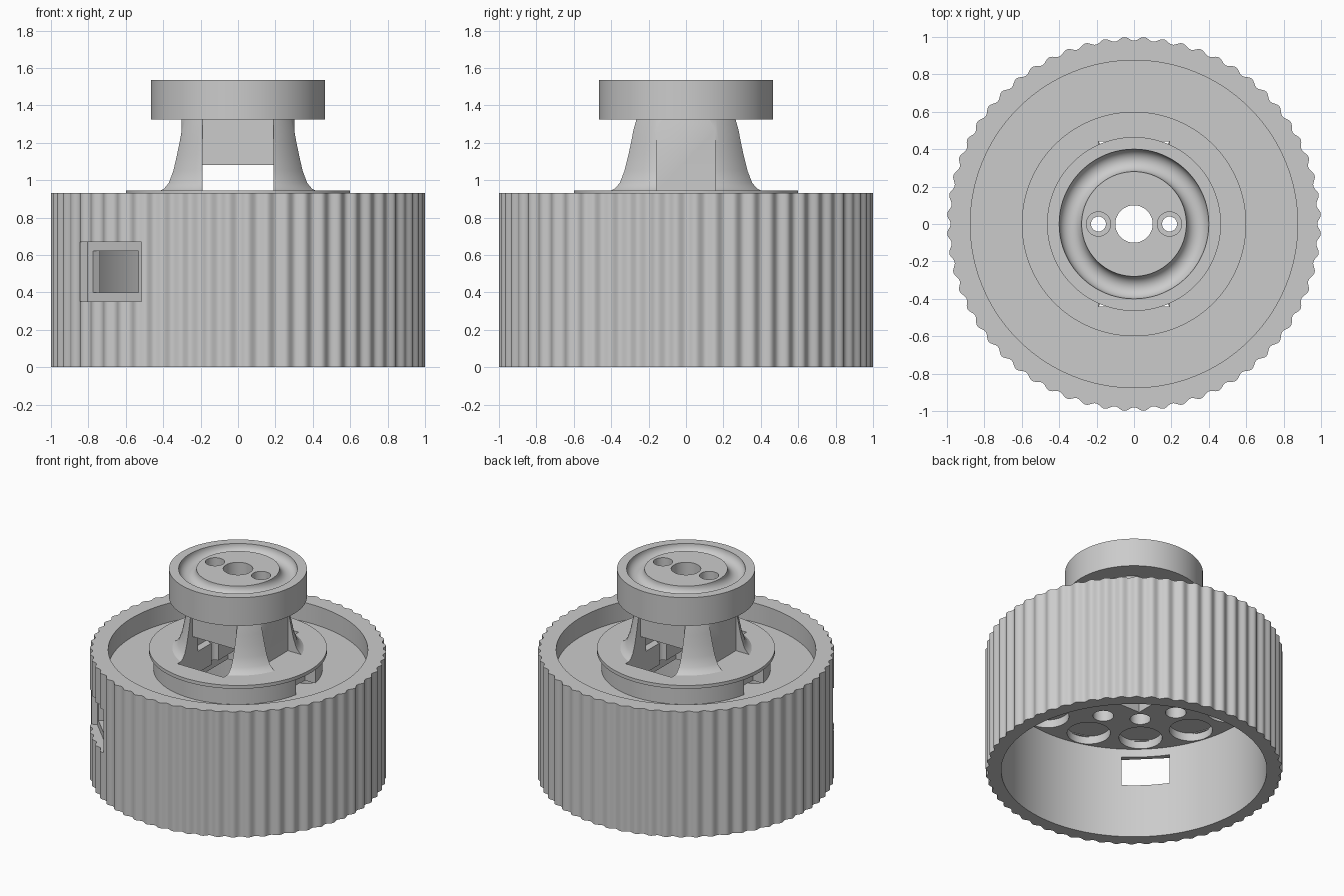
import bpy, bmesh, math
from mathutils import Matrix

cube = bpy.data.objects.get("Cube")
if cube:
    bpy.data.objects.remove(cube, do_unlink=True)

grey = bpy.data.materials.new("plain grey")
grey.use_nodes = True
colour = (0.6, 0.6, 0.6, 1)
grey.diffuse_color = colour
grey.node_tree.nodes["Principled BSDF"].inputs["Base Color"].default_value = colour


def make_object(name, bm):
    bmesh.ops.recalc_face_normals(bm, faces=bm.faces)
    mesh = bpy.data.meshes.new(name)
    bm.to_mesh(mesh)
    bm.free()
    mesh.materials.append(grey)
    obj = bpy.data.objects.new(name, mesh)
    bpy.context.collection.objects.link(obj)
    return obj


def revolve(profile, segments, shape=lambda r, a: r, closed=False):
    """Revolve (radius, z) points; cap both ends, or close the profile into a tube."""
    bm = bmesh.new()
    rings = []
    for r, z in profile:
        ring = []
        for i in range(segments):
            a = math.tau * i / segments
            rr = shape(r, a)
            ring.append(bm.verts.new((rr * math.cos(a), rr * math.sin(a), z)))
        rings.append(ring)
    if not closed:
        bm.faces.new(rings[0][::-1])
        bm.faces.new(rings[-1])
    for low, high in zip(rings, rings[1:] + (rings[:1] if closed else [])):
        for i in range(segments):
            j = (i + 1) % segments
            bm.faces.new((low[i], low[j], high[j], high[i]))
    return bm


def lathe(name, profile, segments=96):
    return make_object(name, revolve(profile, segments))


def box(x0, x1, y0, y1, z0, z1, angle=0):
    bm = bmesh.new()
    bmesh.ops.create_cube(bm, size=1)
    place = (Matrix.Rotation(math.radians(angle), 4, "Z")
             @ Matrix.Translation(((x0 + x1) / 2, (y0 + y1) / 2, (z0 + z1) / 2))
             @ Matrix.Diagonal((x1 - x0, y1 - y0, z1 - z0, 1)))
    bm.transform(place)
    return make_object("cutter", bm)


def drill(x, y, radius, z0, z1, segments=48):
    obj = lathe("cutter", [(radius, z0), (radius, z1)], segments)
    obj.data.transform(Matrix.Translation((x, y, 0)))
    return obj


def carve(obj, cutters):
    """Subtract the cutters, bake the result and remove them."""
    for cutter in cutters:
        cutter.hide_render = True
        mod = obj.modifiers.new("cut", "BOOLEAN")
        mod.operation = "DIFFERENCE"
        mod.solver = "EXACT"
        mod.object = cutter
    bpy.context.view_layer.update()
    depsgraph = bpy.context.evaluated_depsgraph_get()
    baked = bpy.data.meshes.new_from_object(obj.evaluated_get(depsgraph))
    obj.modifiers.clear()
    obj.data = baked
    for cutter in cutters:
        bpy.data.objects.remove(cutter, do_unlink=True)


def well():
    """Open passage between the front and back windows, sunk into the hub."""
    return box(-.19, .19, -.44, .44, .77, 1.08)


def bores():
    return [drill(0, 0, .1, .5, 1.7)] + [drill(s * .19, 0, .04, .5, 1.7) for s in (-1, 1)]


# Knurled wall, with a flat-bottomed slot sunk into one side
SLOT_ANGLE = math.radians(225)
OUTER, SLOT = .99, .925


def wall_shape(r, a):
    if r == SLOT and abs(a - SLOT_ANGLE) < math.radians(13.1):
        return SLOT / math.cos(a - SLOT_ANGLE)
    return OUTER - .01 * math.cos(60 * a) if r in (OUTER, SLOT) else r


wall = revolve([(.895, 0), (OUTER, 0), (OUTER, .35), (SLOT, .35), (SLOT, .4),
                (SLOT, .62), (SLOT, .67), (OUTER, .67), (OUTER, .932), (.875, .932),
                (.875, .735), (.895, .735), (.895, .62), (.895, .4)],
               720, wall_shape, closed=True)
bmesh.ops.remove_doubles(wall, verts=wall.verts, dist=1e-5)

# Window through the bottom of the slot
window = []
for face in wall.faces:
    c = face.calc_center_median()
    a = math.atan2(c.y, c.x) % math.tau
    if .41 < c.z < .61 and abs(a - SLOT_ANGLE) < math.radians(10.4):
        window.append(face)
bmesh.ops.delete(wall, geom=window, context="FACES")
bmesh.ops.bridge_loops(wall, edges=[e for e in wall.edges if e.is_boundary])
drum = make_object("knurled_drum", wall)

# Floor plate with pockets underneath and a square opening below the hub
plate = lathe("floor_plate", [(.9, .68), (.9, .79)], 128)
cuts = [box(-.28, .28, -.28, .28, .6, .85)]
for count, start, ring, radius, top in ((13, 226.6, .742, .146, .74),
                                        (12, 225, .49, .07, .85)):
    for i in range(count):
        a = math.radians(start) + math.tau * i / count
        cuts.append(drill(ring * math.cos(a), ring * math.sin(a), radius, .6, top, 40))
carve(plate, cuts)

# Hub with its flange and two side notches
hub = lathe("hub_flange", [(.57, .785), (.57, .915), (.6, .92), (.6, .945)], 128)
notches = [box(.47, .7, -.115, .115, .77, .915, a) for a in (0, 180)]
carve(hub, notches + [well()] + bores())

# Flared neck with flat recesses on four sides and a hollow core
neck = lathe("flared_neck", [(.445, .944), (.425, .955), (.402, .985), (.38, 1.05),
                             (.363, 1.13), (.35, 1.2), (.339, 1.27), (.325, 1.33)])
recesses = [box(-.245, .245, -.2, .2, .9, 1.08)]
for s in (0, 180):
    recesses.append(box(.301, .6, -.157, .157, .9, 1.4, s))
    recesses.append(box(.265, .6, -.19, .19, .9, 1.4, s + 90))
carve(neck, recesses + [well()] + bores())

# Cap with a rounded ring groove on top and deep counterbores
groove = []
for i in range(17):
    t = math.pi * i / 16
    groove.append((.34 + .06 * math.cos(t), 1.535 - .06 * math.sin(t)))
cap = lathe("cap", [(.465, 1.325), (.465, 1.535)] + groove, 128)
carve(cap, bores() + [drill(s * .19, 0, .065, 1.4, 1.7) for s in (-1, 1)])

# Smooth curved walls, keep edges crisp
bpy.ops.object.select_all(action="DESELECT")
for obj in (drum, plate, hub, neck, cap):
    obj.select_set(True)
bpy.context.view_layer.objects.active = drum
bpy.ops.object.shade_smooth_by_angle(angle=math.radians(30))
